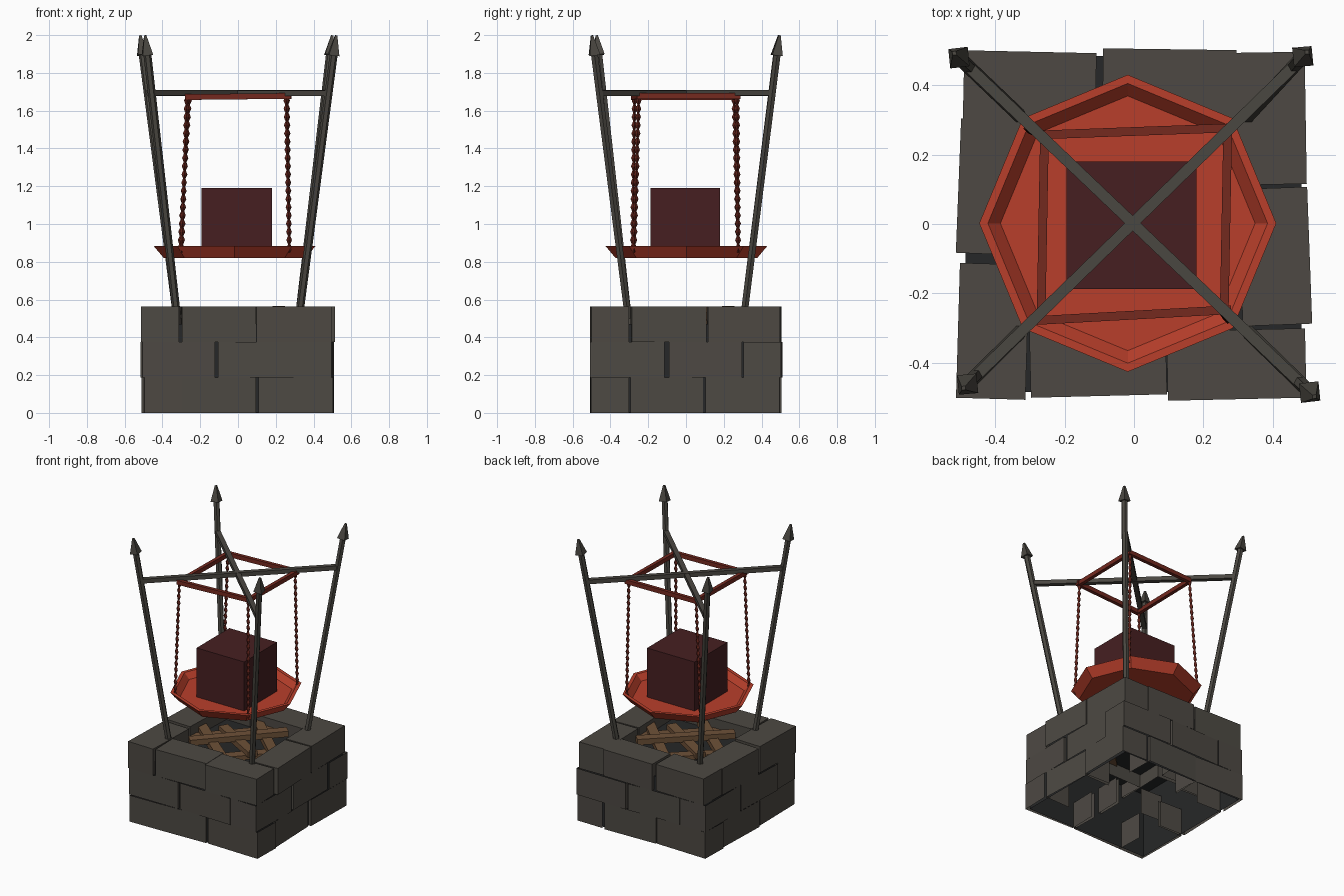
import bpy, bmesh, math, random
from mathutils import Vector, Matrix

if "Cube" in bpy.data.objects:
    bpy.data.objects.remove(bpy.data.objects["Cube"])

random.seed(4)


def mat(name, hexcol):
    m = bpy.data.materials.new(name)
    ch = [int(hexcol[i:i + 2], 16) / 255 for i in (0, 2, 4)]
    lin = [c / 12.92 if c <= 0.04045 else ((c + 0.055) / 1.055) ** 2.4 for c in ch]
    m.diffuse_color = (*lin, 1)
    m.use_nodes = True
    m.node_tree.nodes["Principled BSDF"].inputs["Base Color"].default_value = m.diffuse_color
    return m


STONE = mat("grey stone", "4d4943")
IRON = mat("dark iron", "4a4741")
CHARCOAL = mat("charcoal", "262728")
RUST = mat("rust red", "b93f2b")
DARK_RUST = mat("dark rust", "74291f")
CHAIN = mat("dark red chain", "5e2119")
MAROON = mat("maroon", "461f21")
WOOD = mat("brown wood", "6e5138")


def finish(name, bm, material, recalc=True):
    if recalc:
        bmesh.ops.recalc_face_normals(bm, faces=bm.faces)
    me = bpy.data.meshes.new(name)
    bm.to_mesh(me)
    bm.free()
    me.materials.append(material)
    ob = bpy.data.objects.new(name, me)
    bpy.context.collection.objects.link(ob)
    return ob


def add_box(bm, centre, size, angle=0.0):
    m = (Matrix.Translation(centre) @ Matrix.Rotation(angle, 4, 'Z')
         @ Matrix.Diagonal((*size, 1)))
    vs = bmesh.ops.create_cube(bm, size=1, matrix=m)['verts']
    return {f for v in vs for f in v.link_faces}


def add_beam(bm, a, b, width, height):
    a, b = Vector(a), Vector(b)
    d = b - a
    side = Vector((0, 0, 1)).cross(d).normalized()
    up = d.normalized().cross(side)
    rot = Matrix((d.normalized(), side, up)).transposed().to_4x4()
    m = (Matrix.Translation((a + b) / 2) @ rot
         @ Matrix.Diagonal((d.length, width, height, 1)))
    bmesh.ops.create_cube(bm, size=1, matrix=m)


def add_lathe(bm, a, b, profile, sides, start=(1, 0, 0), phase=0.0):
    """Rings of (fraction, radius) along the line from a to b, capped."""
    a, b = Vector(a), Vector(b)
    axis = (b - a).normalized()
    v = axis.cross(Vector(start)).normalized()
    u = v.cross(axis)
    rings = []
    for t, r in profile:
        p = a.lerp(b, t)
        angles = [phase + k * math.tau / sides for k in range(sides)]
        rings.append([bm.verts.new(p + r * (u * math.cos(g) + v * math.sin(g))) for g in angles])
    for lo, hi in zip(rings, rings[1:]):
        for k in range(sides):
            j = (k + 1) % sides
            bm.faces.new((lo[k], lo[j], hi[j], hi[k]))
    bm.faces.new(rings[0])
    bm.faces.new(rings[-1])


# Stone hearth: three pinwheel courses, the middle one mirrored, hidden faces left open
H = 0.562 / 3
bm = bmesh.new()
for course in range(3):
    mirror = -1 if course == 1 else 1
    for side in range(4):
        turn = Matrix.Rotation(-side * math.pi / 2, 3, 'Z')
        out = turn @ Vector((0, 1, 0))
        out.x *= mirror
        for k in range(2):
            p = turn @ Vector((-0.305 + 0.405 * k, 0.402, 0))
            p.x *= mirror
            p += Vector((random.uniform(-.008, .008) - 0.002, random.uniform(-.007, .007), 0))
            length = random.uniform(0.38, 0.4)
            size = (length, 0.2, H) if side % 2 == 0 else (0.2, length, H)
            faces = add_box(bm, (p.x, p.y, H * (course + 0.5)), size,
                            math.radians(random.uniform(-2.3, 2.3)))
            for f in faces:
                f.normal_update()
            gone = [f for f in faces if f.normal.z < -0.9
                    or (course < 2 and (f.normal.z > 0.9 or f.normal.dot(out) < -0.9))]
            bmesh.ops.delete(bm, geom=gone, context='FACES_ONLY')
finish("hearth_bricks", bm, STONE, recalc=False)

# Charcoal core behind the bricks, open underneath
bm = bmesh.new()
faces = add_box(bm, (-0.002, 0, 0.236), (0.968, 0.968, 0.468))
low = [f for f in faces if f.calc_center_median().z < 0.01]
bmesh.ops.delete(bm, geom=low, context='FACES_ONLY')
finish("hearth_core", bm, CHARCOAL, recalc=False)

# Crossed firewood planks
bm = bmesh.new()
for off in (-0.12, 0.12):
    add_beam(bm, (-0.2 - off, -0.2 + off, 0.475), (0.2 - off, 0.2 + off, 0.485), 0.07, 0.04)
for off, turn in ((-0.12, 0.02), (0.0, -0.03), (0.13, 0.04)):
    add_beam(bm, (-0.2 + off, 0.15 + off + turn, 0.505), (0.2 + off, -0.15 + off - turn, 0.515), 0.065, 0.04)
add_beam(bm, (-0.225, -0.225, 0.535), (0.225, 0.235, 0.545), 0.065, 0.04)
finish("firewood", bm, WOOD)

# Leaning iron poles with spear tips, joined by diagonal crossbars
heads = [(-0.505, 0.48), (0.487, 0.483), (0.507, -0.485), (-0.48, -0.462)]
poles = []
for x, y in heads:
    foot = Vector((math.copysign(0.322, x), math.copysign(0.305, y), 0.5))
    poles.append((foot, Vector((x, y, 1.9))))
bm = bmesh.new()
for foot, head in poles:
    add_lathe(bm, foot, head, [(0, 0.021), (1, 0.021)], 6)
finish("poles", bm, IRON)
bm = bmesh.new()
for foot, head in poles:
    d = (head - foot).normalized()
    add_lathe(bm, head - d * 0.005, head + d * 0.1, [(0, 0.04), (1, 0.008)], 4, phase=math.pi / 4 + 0.1)
finish("pole_tips", bm, IRON)
bm = bmesh.new()
for i in range(2):
    t = (1.692 - 0.5) / 1.4
    a, b = (poles[k][0].lerp(poles[k][1], t) for k in (i, i + 2))
    add_beam(bm, a + Vector((0, 0, .003 * i)), b + Vector((0, 0, .003 * i)), 0.032, 0.03)
finish("crossbars", bm, IRON)

# Hanging frame
z = 1.678
bm = bmesh.new()
for a, b in (((-0.265, 0.257, z - .006), (0.282, 0.277, z)),
             ((0.27, 0.275, z), (0.26, -0.255, z)),
             ((0.28, -0.247, z), (-0.28, -0.278, z - .006)),
             ((-0.258, 0.26, z - .006), (-0.268, -0.28, z - .006))):
    add_beam(bm, a, b, 0.025, 0.03)
finish("hanging_frame", bm, DARK_RUST)

# Beaded chains
bm = bmesh.new()
tops = [(-0.258, 0.255), (0.26, 0.27), (0.255, -0.25), (-0.27, -0.272)]
ends = [(-0.308, 0.277), (0.272, 0.277), (0.272, -0.275), (-0.298, -0.282)]
n = 38
profile = [(k / n, 0.015 if k % 2 else 0.006) for k in range(n + 1)]
for t, e in zip(tops, ends):
    add_lathe(bm, (*e, 0.85), (*t, 1.675), profile, 4)
finish("chains", bm, CHAIN)

# Octagonal pan: underside, flared wall, rim, inner wall, floor
bm = bmesh.new()
add_lathe(bm, (-0.018, 0.002, 0), (-0.018, 0.002, 1),
          [(0.82, 0.375), (0.883, 0.428), (0.883, 0.403), (0.843, 0.367)], 8)
finish("hanging_pan", bm, RUST)

# Block on the pan
bm = bmesh.new()
add_box(bm, (-0.007, -0.004, 1.016), (0.374, 0.368, 0.35))
finish("block", bm, MAROON)
